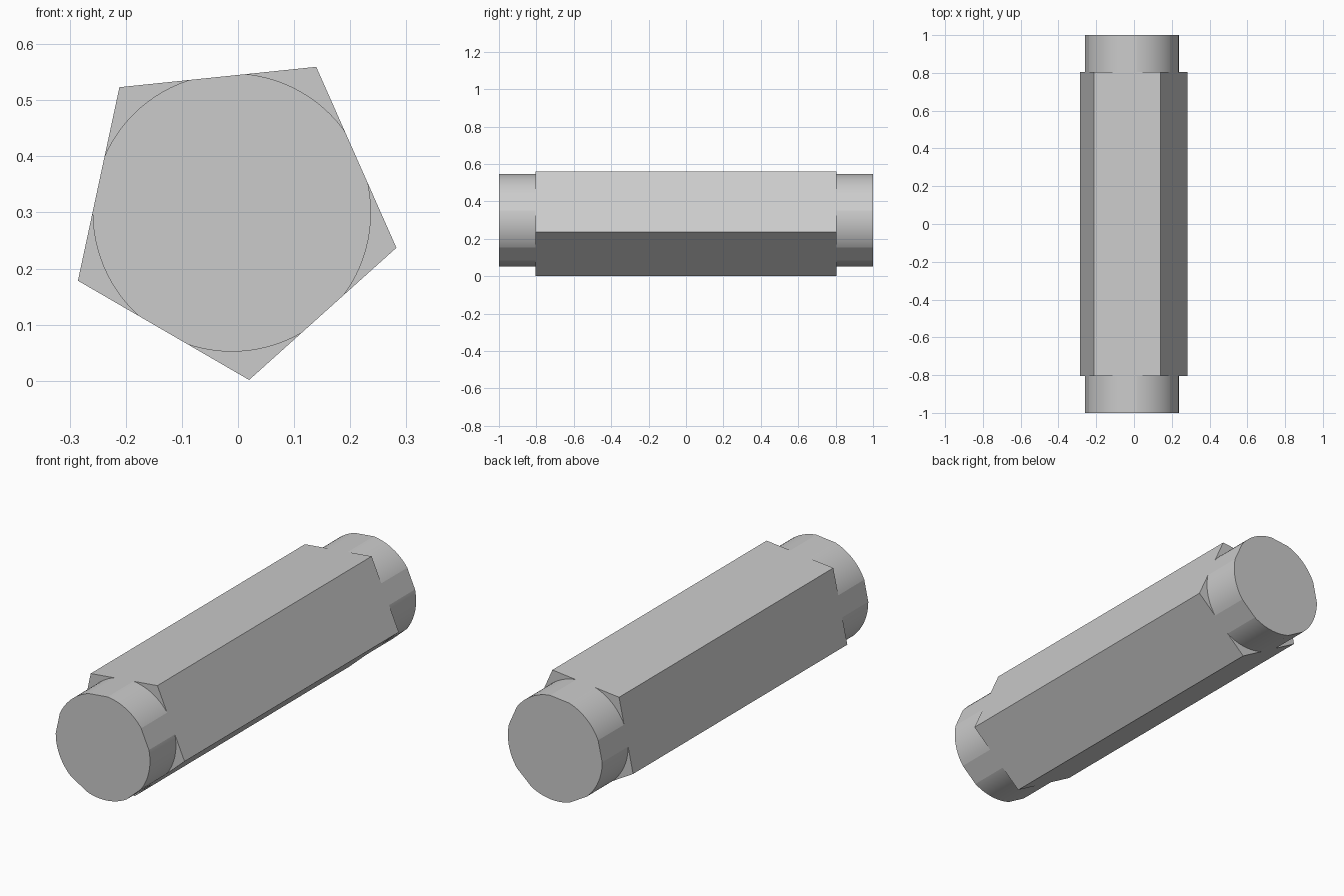
import bpy, bmesh, math

cube = bpy.data.objects.get("Cube")
if cube:
    bpy.data.objects.remove(cube, do_unlink=True)

CX, CZ = -0.011, 0.3       # bar axis
BAR_R, END_R = 0.3, 0.248  # pentagon corner radius, turned end radius
SHOULDER = 0.805           # where the turned ends begin
FIRST_CORNER = math.radians(-84.1)

grey = bpy.data.materials.new("plain grey")
grey.use_nodes = True
colour = (0.6, 0.6, 0.6, 1)
grey.diffuse_color = colour
grey.node_tree.nodes["Principled BSDF"].inputs["Base Color"].default_value = colour


def lathe_y(name, profile, sides, start=0.0):
    """Closed solid from (radius, y) rings around the bar axis."""
    bm = bmesh.new()
    rings = []
    for r, y in profile:
        angles = [start + math.tau * i / sides for i in range(sides)]
        rings.append([bm.verts.new((CX + r * math.cos(a), y, CZ + r * math.sin(a)))
                      for a in angles])
    for a, b in zip(rings, rings[1:]):
        for i in range(sides):
            j = (i + 1) % sides
            bm.faces.new((a[i], a[j], b[j], b[i]))
    bm.faces.new(rings[0])
    bm.faces.new(rings[-1])
    bmesh.ops.recalc_face_normals(bm, faces=bm.faces)
    mesh = bpy.data.meshes.new(name)
    bm.to_mesh(mesh)
    bm.free()
    mesh.materials.append(grey)
    obj = bpy.data.objects.new(name, mesh)
    bpy.context.collection.objects.link(obj)
    return obj


# Five-sided bar along y
bar = lathe_y("pentagonal_bar", [(BAR_R, -1), (BAR_R, 1)], 5, FIRST_CORNER)

# Turning envelope: wide in the middle, narrow at both ends
envelope = lathe_y("turning_cutter", [
    (END_R, -1.1), (END_R, -SHOULDER), (0.5, -SHOULDER),
    (0.5, SHOULDER), (END_R, SHOULDER), (END_R, 1.1)], 96)
envelope.hide_render = True

# Round the ends, keeping the flats running through
turn = bar.modifiers.new("turned ends", 'BOOLEAN')
turn.operation = 'INTERSECT'
turn.solver = 'EXACT'
turn.object = envelope
bpy.ops.object.select_all(action='DESELECT')
bpy.context.view_layer.objects.active = bar
bar.select_set(True)
bpy.ops.object.modifier_apply(modifier=turn.name)
bpy.data.objects.remove(envelope, do_unlink=True)
bpy.ops.object.shade_smooth_by_angle(angle=math.radians(8))
